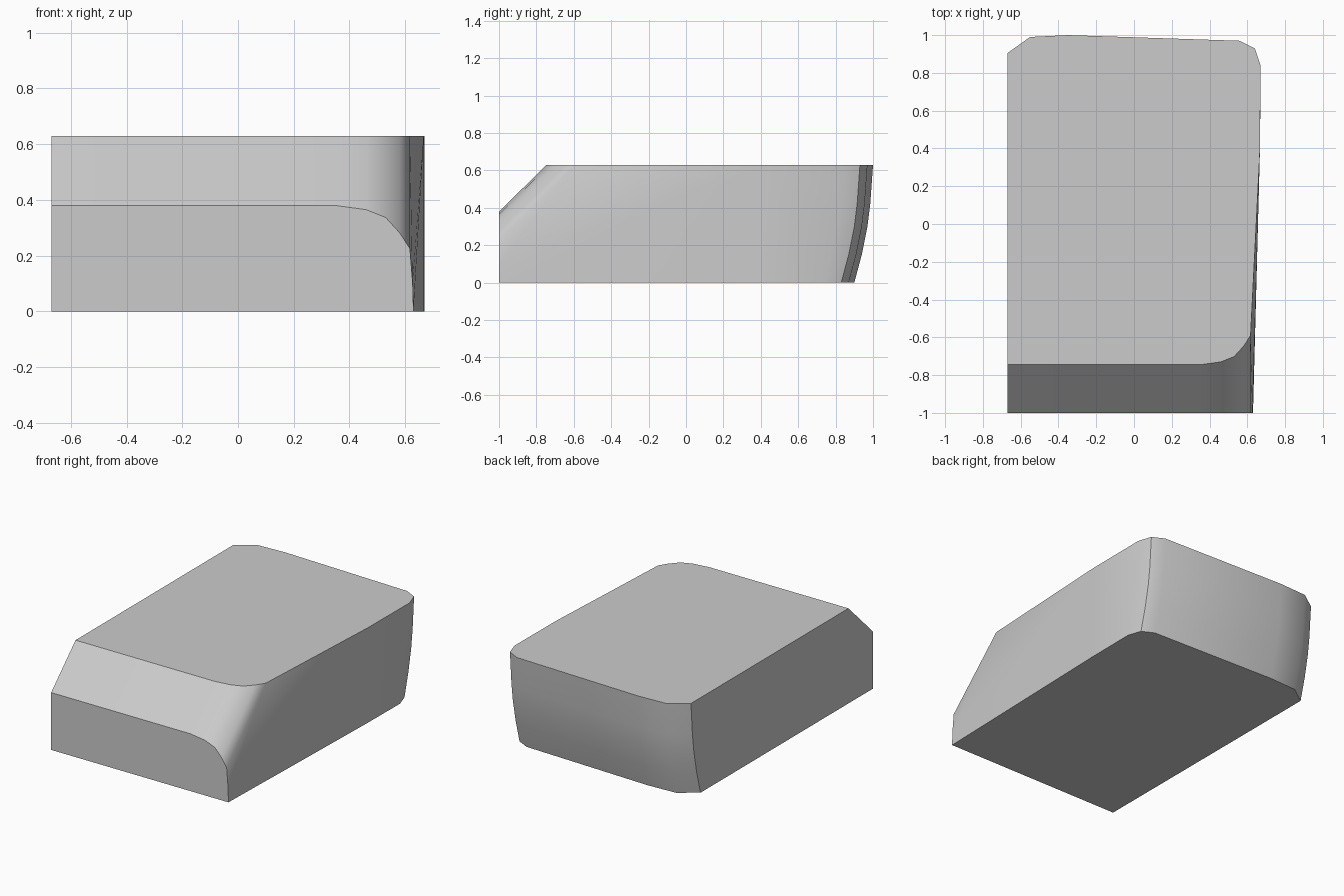
import bpy
import bmesh
import math

cube = bpy.data.objects.get("Cube")
if cube:
    bpy.data.objects.remove(cube, do_unlink=True)

TOP, LEFT, FRONT = 0.63, -0.67, -1.0
SLOPE_TOP_Y, SLOPE_FRONT_Z = -0.745, 0.38

# Cross-section of the sloped front edge: x and drop away from the flat slope
slope_profile = [(LEFT, 0), (0.35, 0), (0.46, 0.015), (0.53, 0.043),
                 (0.58, 0.098), (0.617, 0.155)]

# Plan of the rounded back end
back_plan = [(0.67, 0.84), (0.64, 0.93), (0.56, 0.97), (-0.35, 1.0),
             (-0.55, 0.99), (LEFT, 0.905)]

# Inward lean of the back at each height
back_lean = [(TOP, 0), (0.42, 0.015), (0.3, 0.03), (0.15, 0.06), (0, 0.1)]

points = []
for x, drop in slope_profile:
    points.append((x, SLOPE_TOP_Y + drop, TOP))
    points.append((x, FRONT, SLOPE_FRONT_Z - drop))
for z, lean in back_lean:
    points += [(x, y - lean, z) for x, y in back_plan]

# Front lower corners and the slight bow of the right side
points += [(LEFT, FRONT, 0), (0.63, FRONT, 0), (0.627, FRONT, 0.1)]
points += [(0.667, 0.4, z) for z in (0, TOP)]

# Wrap the convex body around the profiles and merge the flat faces
bm = bmesh.new()
for p in points:
    bm.verts.new(p)
result = bmesh.ops.convex_hull(bm, input=bm.verts[:])
loose = [v for v in bm.verts if not v.link_faces]
bmesh.ops.delete(bm, geom=loose, context='VERTS')
bmesh.ops.dissolve_limit(bm, angle_limit=math.radians(0.5),
                         verts=bm.verts[:], edges=bm.edges[:])
bmesh.ops.recalc_face_normals(bm, faces=bm.faces[:])
mesh = bpy.data.meshes.new("block_body")
bm.to_mesh(mesh)
bm.free()

body = bpy.data.objects.new("block_body", mesh)
bpy.context.collection.objects.link(body)

# Plain grey finish
grey = bpy.data.materials.new("light_grey")
grey.use_nodes = True
colour = (0.6, 0.6, 0.6, 1)
grey.diffuse_color = colour
grey.node_tree.nodes["Principled BSDF"].inputs["Base Color"].default_value = colour
mesh.materials.append(grey)

# Smooth the rounded corners, keep the hard edges
bpy.ops.object.select_all(action='DESELECT')
body.select_set(True)
bpy.context.view_layer.objects.active = body
bpy.ops.object.shade_smooth_by_angle(angle=math.radians(40))
